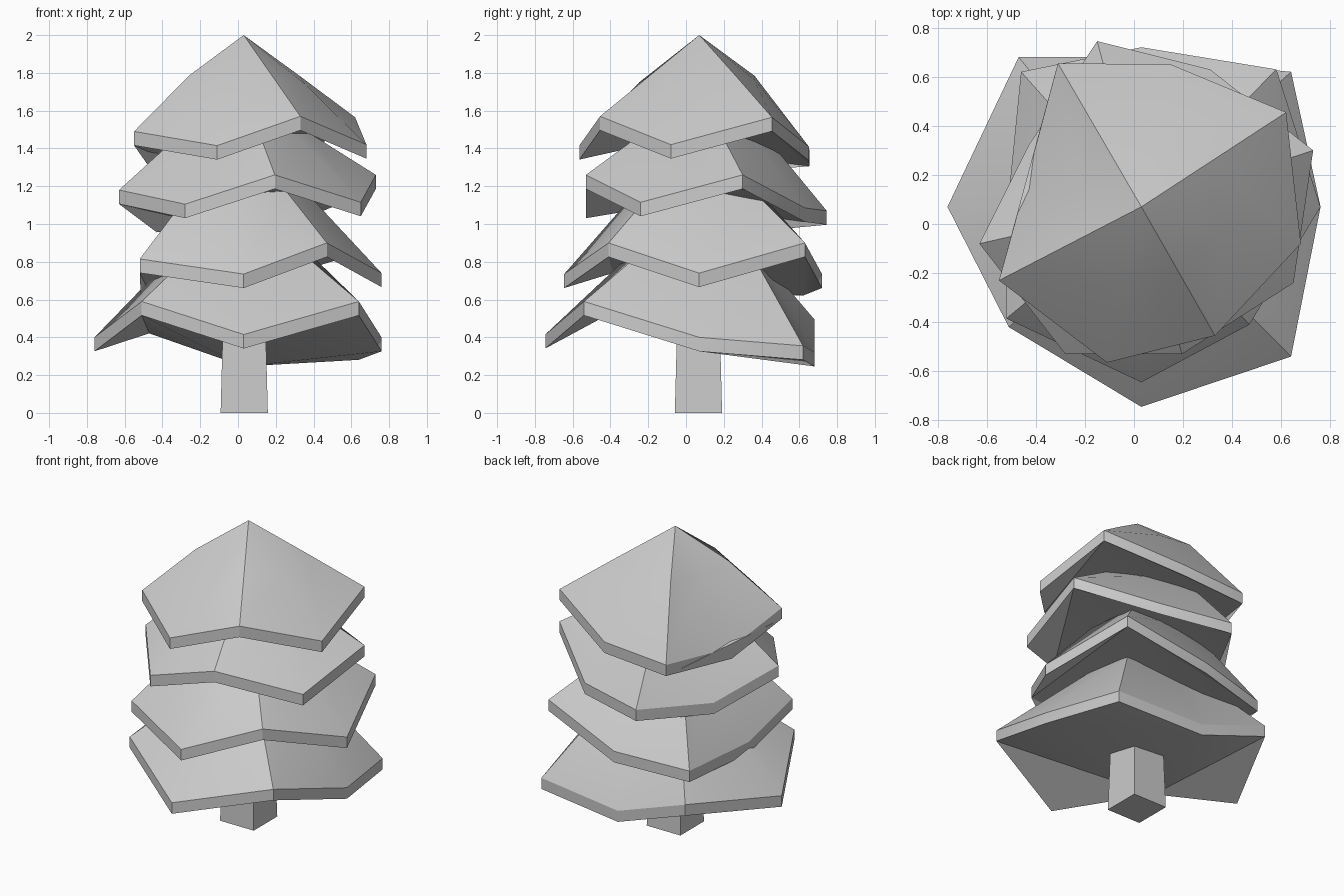
import bpy, bmesh, math

if "Cube" in bpy.data.objects:
    bpy.data.objects.remove(bpy.data.objects["Cube"])

CX, CY = 0.03, 0.07      # trunk axis
LIP = 0.074              # thickness of each tier's rim


def make_object(name, bm):
    bmesh.ops.recalc_face_normals(bm, faces=bm.faces[:])
    mesh = bpy.data.meshes.new(name)
    bm.to_mesh(mesh)
    bm.free()
    obj = bpy.data.objects.new(name, mesh)
    bpy.context.collection.objects.link(obj)
    return obj


def bridge(bm, a, b):
    n = len(a)
    for i in range(n):
        j = (i + 1) % n
        bm.faces.new((a[i], a[j], b[j], b[i]))


def branch_tier(name, rim, mid_z, tip_z, underside):
    """Eight-sided drooping skirt: uneven rim, half-way ring, tip and folded underside."""
    bm = bmesh.new()
    n = len(rim)
    top = [bm.verts.new(p) for p in rim]
    low = [bm.verts.new((x, y, z - LIP)) for x, y, z in rim]
    mid = []
    for i, (x, y, z) in enumerate(rim):
        # valleys between raised corners sag a little
        sag = min(0, z - (rim[i - 1][2] + rim[(i + 1) % n][2]) / 2) * 0.3
        mid.append(bm.verts.new(((x + CX) / 2, (y + CY) / 2, mid_z + sag)))
    tip = bm.verts.new((CX, CY, tip_z))
    bridge(bm, low, top)
    bridge(bm, top, mid)
    for i in range(n):
        bm.faces.new((mid[i], mid[(i + 1) % n], tip))
    for tri in underside:
        bm.faces.new([low[i] for i in tri])
    obj = make_object(name, bm)
    bpy.ops.object.select_all(action='DESELECT')
    obj.select_set(True)
    bpy.context.view_layer.objects.active = obj
    bpy.ops.object.shade_smooth_by_angle(angle=math.radians(25))


# Underside folds run between the raised corners
FOLD_A = [(3, 4, 5), (5, 6, 7), (5, 7, 0), (2, 5, 0), (2, 3, 5), (0, 1, 2)]
FOLD_B = [(7, 0, 1), (5, 6, 7), (1, 5, 7), (1, 2, 3), (1, 3, 5), (3, 4, 5)]
FOLD_C = [tuple((i - 1) % 8 for i in t) for t in FOLD_B]

# Branch tiers, rim points counter-clockwise
branch_tier("branches_bottom", [
    (0.76, 0.07, 0.40), (0.64, 0.62, 0.355), (0.03, 0.68, 0.32), (-0.47, 0.68, 0.495),
    (-0.76, 0.07, 0.40), (-0.51, -0.42, 0.59), (0.03, -0.745, 0.415), (0.64, -0.54, 0.59)],
    0.85, 1.06, FOLD_A)
branch_tier("branches_lower", [
    (0.76, 0.07, 0.74), (0.58, 0.63, 0.90), (0.03, 0.72, 0.735), (-0.46, 0.62, 0.695),
    (-0.515, 0.07, 0.695), (-0.52, -0.385, 0.815), (0.03, -0.645, 0.735), (0.47, -0.41, 0.90)],
    1.18, 1.38, FOLD_B)
branch_tier("branches_upper", [
    (0.73, 0.30, 1.26), (0.31, 0.63, 1.085), (-0.15, 0.745, 1.07), (-0.43, 0.32, 1.03),
    (-0.63, -0.08, 1.18), (-0.28, -0.53, 1.105), (0.195, -0.53, 1.26), (0.65, -0.24, 1.115)],
    1.48, 1.69, FOLD_C)
branch_tier("branches_top", [
    (0.68, -0.08, 1.42), (0.62, 0.455, 1.565), (0.15, 0.65, 1.41), (-0.31, 0.655, 1.38),
    (-0.445, 0.15, 1.34), (-0.55, -0.23, 1.49), (-0.11, -0.565, 1.415), (0.33, -0.455, 1.57)],
    1.785, 2.0, FOLD_B)

# Square trunk with a slight taper
bm = bmesh.new()
rings = []
for half, z in ((0.125, 0.0), (0.112, 0.5)):
    rings.append([bm.verts.new((0.033 + sx * half, 0.066 + sy * half, z))
                  for sx, sy in ((-1, -1), (1, -1), (1, 1), (-1, 1))])
bridge(bm, *rings)
for ring in rings:
    bm.faces.new(ring)
make_object("trunk", bm)
